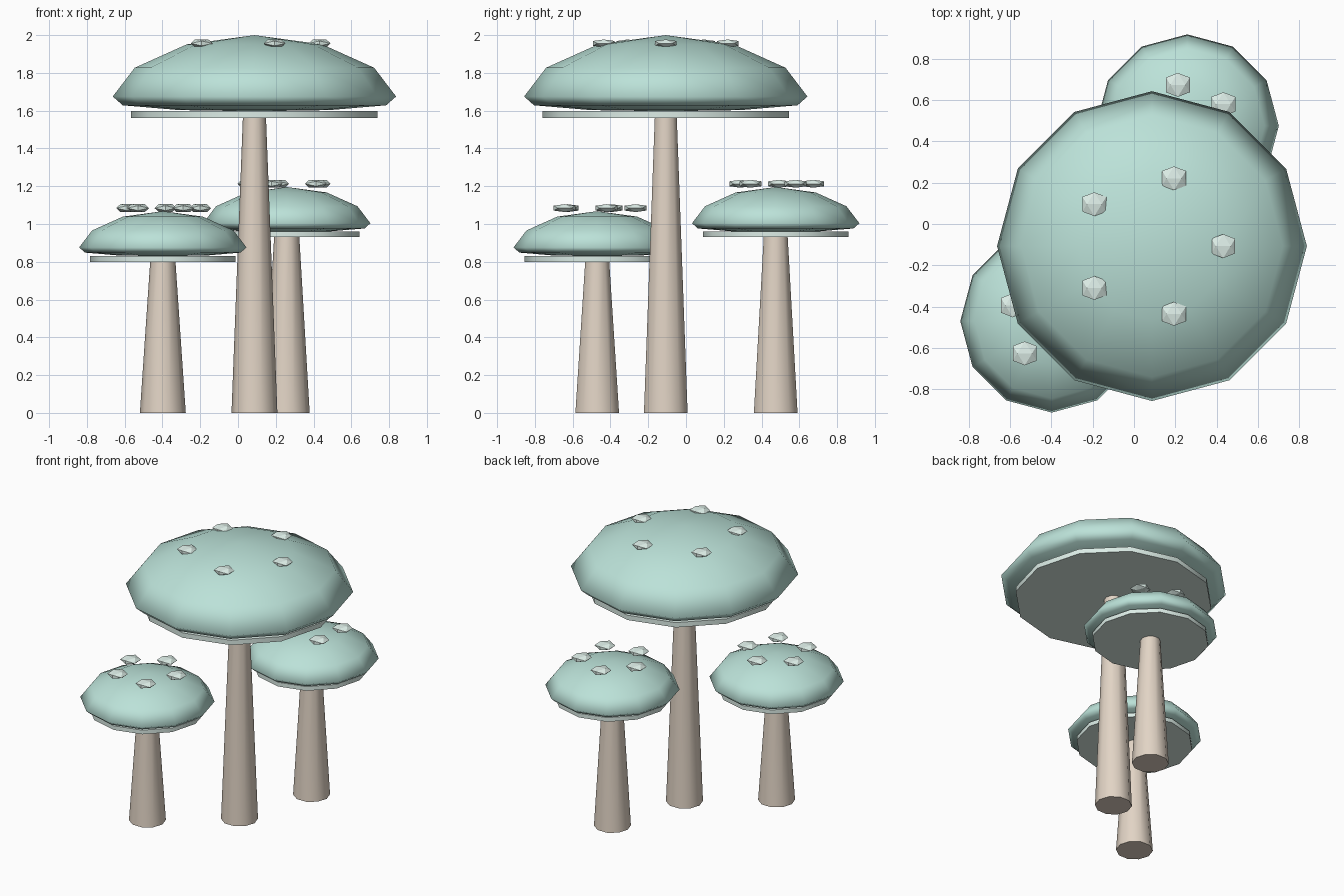
import bpy, bmesh
from math import sin, cos, tau, radians

if "Cube" in bpy.data.objects:
    bpy.data.objects.remove(bpy.data.objects["Cube"])


def material(name, rgb):
    m = bpy.data.materials.new(name)
    m.diffuse_color = (*rgb, 1)
    m.use_nodes = True
    m.node_tree.nodes["Principled BSDF"].inputs["Base Color"].default_value = m.diffuse_color
    return m


STEM = material("stem_tan", (0.76, 0.66, 0.56))
CAP = material("cap_teal", (0.50, 0.76, 0.69))
PALE = material("pale_green", (0.72, 0.85, 0.80))


def finish(bm, name, mat, loc, smooth=None):
    bmesh.ops.recalc_face_normals(bm, faces=bm.faces[:])
    mesh = bpy.data.meshes.new(name)
    bm.to_mesh(mesh)
    bm.free()
    mesh.materials.append(mat)
    ob = bpy.data.objects.new(name, mesh)
    ob.location = loc
    bpy.context.collection.objects.link(ob)
    if smooth:
        bpy.ops.object.select_all(action='DESELECT')
        ob.select_set(True)
        bpy.context.view_layer.objects.active = ob
        bpy.ops.object.shade_smooth_by_angle(angle=radians(smooth))
    return ob


def lathe(name, profile, sides, mat, loc, smooth):
    """Revolve (radius, z) points; radius 0 makes a pole, open ends get flat caps."""
    bm = bmesh.new()
    rings = []
    for r, z in profile:
        n = sides if r else 1
        rings.append([bm.verts.new((r * cos(tau * i / n), r * sin(tau * i / n), z)) for i in range(n)])
    for a, b in zip(rings, rings[1:]):
        for i in range(sides):
            j = (i + 1) % sides
            quad = [a[i % len(a)], a[j % len(a)], b[j % len(b)], b[i % len(b)]]
            bm.faces.new(list(dict.fromkeys(quad)))
    for ring in (rings[0], rings[-1]):
        if len(ring) > 1:
            bm.faces.new(ring)
    return finish(bm, name, mat, loc, smooth)


def spot(name, loc):
    """Flattened icosahedron with an edge on top."""
    t = (1 + 5 ** 0.5) / 2
    k = 0.068 / (1 + t * t) ** 0.5
    bm = bmesh.new()
    for p in (-1, 1):
        for q in (-t, t):
            for v in ((p, 0, q), (0, q, p), (q, p, 0)):
                bm.verts.new((v[0] * k, v[1] * k, v[2] * k * 0.36))
    bmesh.ops.convex_hull(bm, input=bm.verts[:])
    finish(bm, name, PALE, loc)


# Cap profile for a cap of radius 1, measured from the rim height
CAP_PROFILE = [(0, 0.433), (0.478, 0.368), (0.845, 0.203), (1, 0),
               (0.93, -0.062), (0.53, -0.096), (0, -0.104)]


def mushroom(prefix, x, y, radius, rim, disc_bottom, disc_top, top_r, spot_z, phase):
    lathe(prefix + "_stem", [(0.1215, 0), (top_r, disc_top)], 10, STEM, (x, y, 0), 40)
    lathe(prefix + "_cap", [(r * radius, z * radius) for r, z in CAP_PROFILE],
          12, CAP, (x, y, rim), 120)
    gr = radius * 0.87
    lathe(prefix + "_gill_disc", [(gr, disc_bottom), (gr, disc_top)], 12, PALE, (x, y, 0), 40)
    for i in range(5):
        a = radians(phase) + tau * i / 5
        d = radius * 0.46
        spot(f"{prefix}_spot_{i + 1}", (x + d * cos(a), y + d * sin(a), spot_z))


mushroom("tall", 0.087, -0.107, 0.75, 1.675, 1.562, 1.597, 0.06, 1.956, 0)
mushroom("left", -0.398, -0.47, 0.443, 0.876, 0.80, 0.83, 0.065, 1.084, 14)
mushroom("back", 0.258, 0.475, 0.443, 1.004, 0.93, 0.96, 0.065, 1.213, 31)
